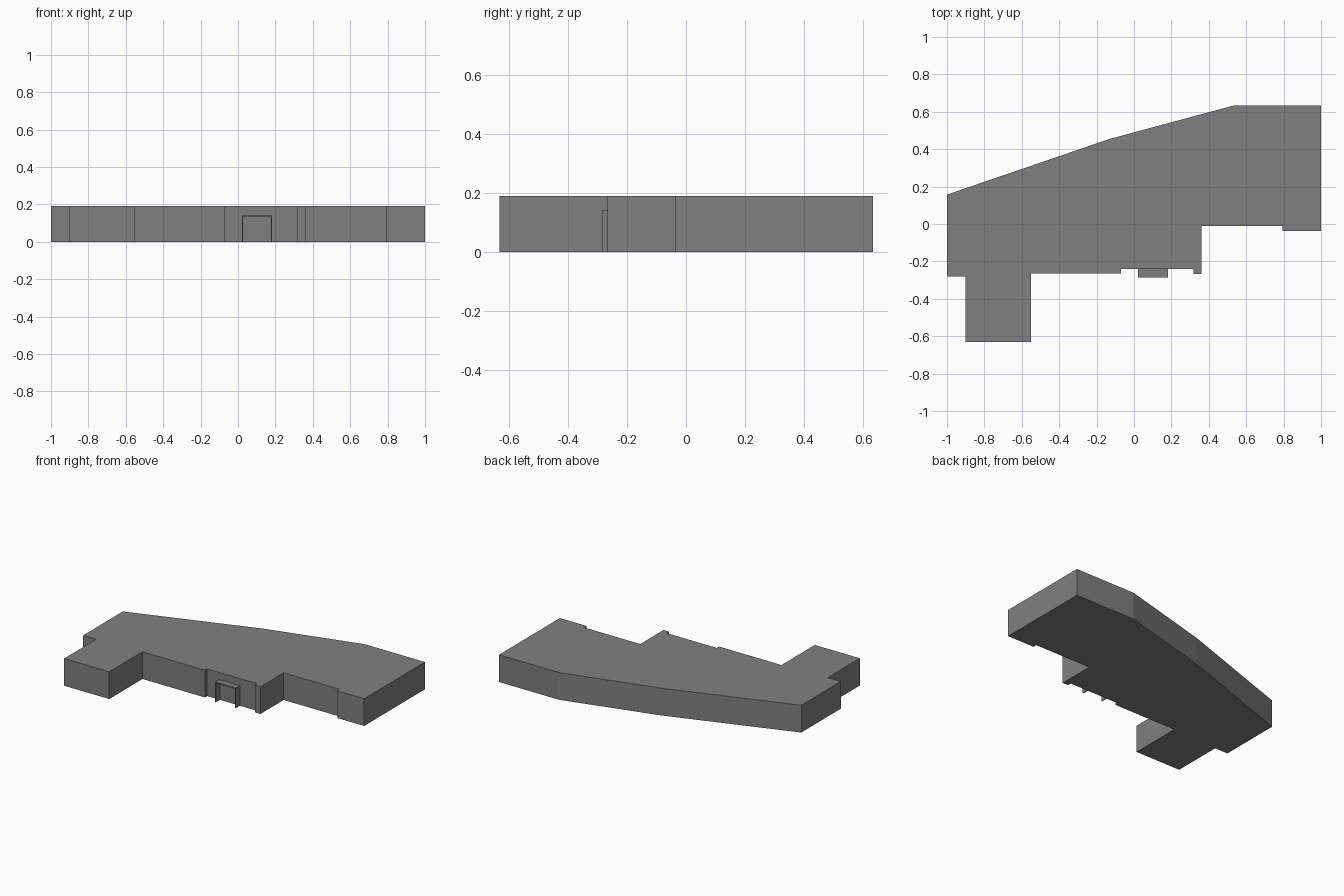
import bpy, bmesh

cube = bpy.data.objects.get("Cube")
if cube:
    bpy.data.objects.remove(cube, do_unlink=True)

HEIGHT = 0.19

# Single concrete grey
grey = bpy.data.materials.new("concrete_grey")
grey.use_nodes = True
colour = (0.216, 0.216, 0.216, 1)
grey.diffuse_color = colour
grey.node_tree.nodes["Principled BSDF"].inputs["Base Color"].default_value = colour


def prism(name, outline, direction):
    """Flat outline extruded along a direction into a closed solid."""
    bm = bmesh.new()
    face = bm.faces.new([bm.verts.new(p) for p in outline])
    moved = bmesh.ops.extrude_face_region(bm, geom=[face], use_keep_orig=True)["geom"]
    bmesh.ops.translate(bm, vec=direction,
                        verts=[v for v in moved if isinstance(v, bmesh.types.BMVert)])
    bmesh.ops.recalc_face_normals(bm, faces=bm.faces[:])
    mesh = bpy.data.meshes.new(name)
    bm.to_mesh(mesh)
    bm.free()
    mesh.materials.append(grey)
    obj = bpy.data.objects.new(name, mesh)
    bpy.context.collection.objects.link(obj)
    return obj


# Main building: footprint with front wing, recessed entrance and angled rear wall
footprint = [
    (-1, -0.28), (-0.9, -0.28), (-0.9, -0.632), (-0.552, -0.632),
    (-0.552, -0.265), (-0.07, -0.265), (-0.07, -0.24), (0.317, -0.24),
    (0.317, -0.267), (0.36, -0.267), (0.36, -0.01), (0.793, -0.01),
    (0.793, -0.037), (1, -0.037), (1, 0.634), (0.535, 0.634),
    (-0.13, 0.455), (-1, 0.157),
]
prism("building_body", [(x, y, 0) for x, y in footprint], (0, 0, HEIGHT))

# Entrance portal: thin open frame standing out from the recess
left, right, top, t = 0.022, 0.182, 0.14, 0.006
portal = [(left, 0), (left, top), (right, top), (right, 0),
          (right - t, 0), (right - t, top - t), (left + t, top - t), (left + t, 0)]
prism("entrance_portal", [(x, -0.285, z) for x, z in portal], (0, 0.045, 0))
